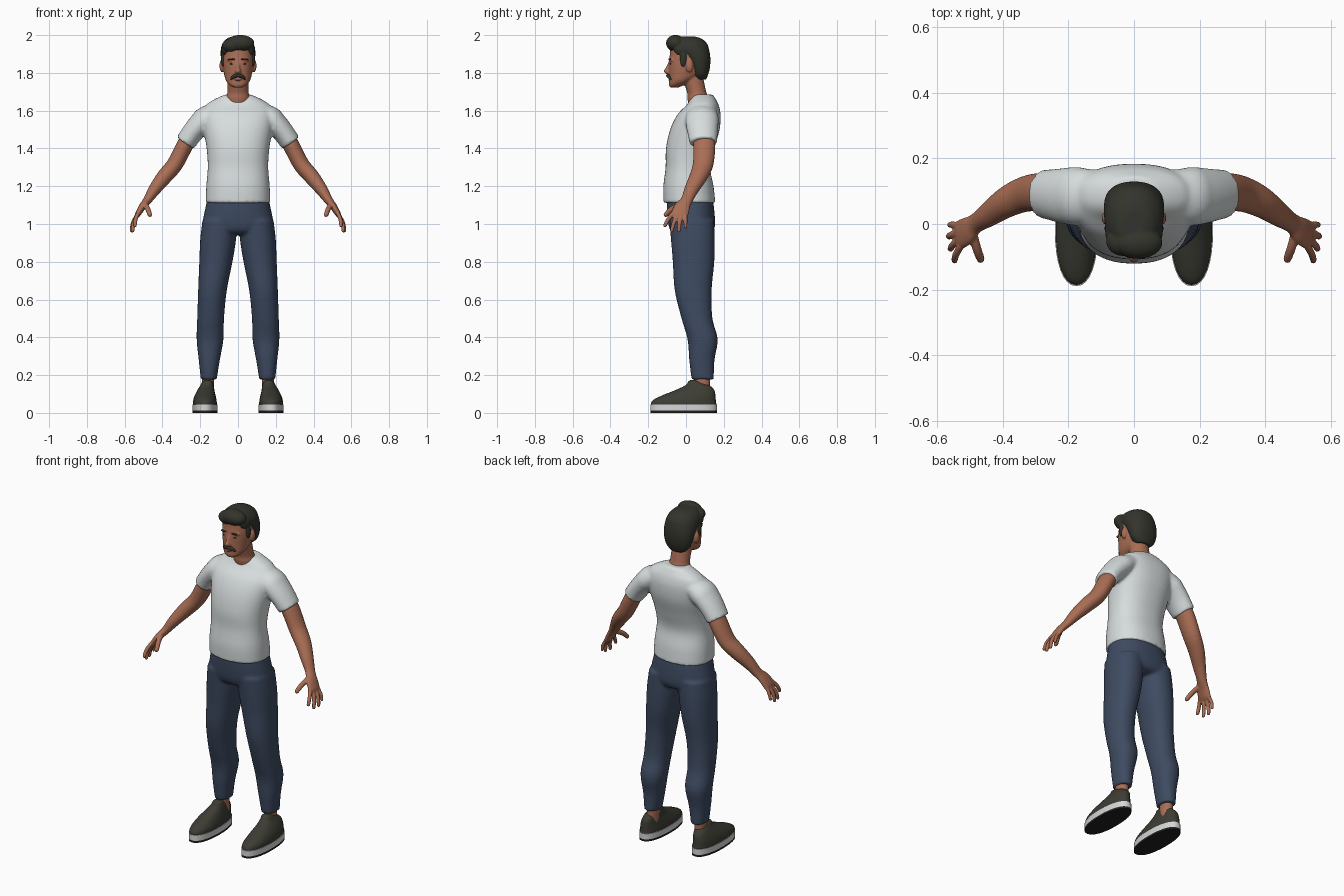
import bpy, bmesh, math
from mathutils import Vector, Matrix


def material(name, r, g, b):
    m = bpy.data.materials.new(name)
    m.diffuse_color = (r, g, b, 1)
    return m


SKIN = material("skin", 0.40, 0.155, 0.09)
LIP = material("lip", 0.27, 0.09, 0.06)
HAIR = material("dark hair", 0.034, 0.034, 0.026)
SHIRT = material("white cloth", 0.68, 0.72, 0.72)
DENIM = material("blue denim", 0.048, 0.07, 0.12)
SHOE = material("dark canvas", 0.046, 0.046, 0.034)
SOLE = material("white rubber", 0.66, 0.68, 0.68)
TREAD = material("black rubber", 0.015, 0.015, 0.014)


def spline(a, b, c, d, t):
    return [0.5 * (2 * q + (r - p) * t + (2 * p - 5 * q + 4 * r - s) * t * t
                   + (3 * q - p - 3 * r + s) * t ** 3) for p, q, r, s in zip(a, b, c, d)]


def loft(bm, rings, n=28, p=2.0, steps=4, upright=False):
    """Smooth skin through rings (x, y, z, half width, half depth)."""
    ext = [rings[0]] + list(rings) + [rings[-1]]
    path = [spline(*ext[i:i + 4], k / steps)
            for i in range(len(rings) - 1) for k in range(steps)] + [list(rings[-1])]
    loops = []
    for i, (x, y, z, a, b) in enumerate(path):
        t = Vector(path[min(i + 1, len(path) - 1)][:3]) - Vector(path[max(i - 1, 0)][:3])
        t = Vector((0, 0, 1)) if upright else t.normalized()
        v = Vector((0, 1, 0))
        v = (v - t * v.dot(t)).normalized()
        u = v.cross(t)
        loop = []
        for k in range(n):
            c, s = math.cos(2 * math.pi * k / n), math.sin(2 * math.pi * k / n)
            c = math.copysign(abs(c) ** (2 / p), c)
            s = math.copysign(abs(s) ** (2 / p), s)
            loop.append(bm.verts.new(Vector((x, y, z)) + u * a * c + v * b * s))
        loops.append(loop)
    for l0, l1 in zip(loops, loops[1:]):
        for k in range(n):
            bm.faces.new((l0[k], l0[(k + 1) % n], l1[(k + 1) % n], l1[k]))
    bm.faces.new(loops[0][::-1])
    bm.faces.new(loops[-1])


def ball(bm, centre, radii):
    bmesh.ops.create_uvsphere(bm, u_segments=24, v_segments=14, radius=1,
                              matrix=Matrix.Translation(centre) @ Matrix.Diagonal((*radii, 1)))


def finish(bm, name, mat, mirror=False, voxel=0, relax=3):
    """Make the object; optionally mirror it and fuse its pieces into one skin."""
    bmesh.ops.recalc_face_normals(bm, faces=bm.faces)
    me = bpy.data.meshes.new(name)
    bm.to_mesh(me)
    bm.free()
    me.materials.append(mat)
    ob = bpy.data.objects.new(name, me)
    bpy.context.collection.objects.link(ob)
    bpy.ops.object.select_all(action='DESELECT')
    ob.select_set(True)
    bpy.context.view_layer.objects.active = ob
    bpy.ops.object.shade_smooth_by_angle(angle=math.radians(50))
    if mirror:
        mod = ob.modifiers.new("mirror", 'MIRROR')
        mod.use_mirror_merge = False
    if voxel:
        mod = ob.modifiers.new("fuse", 'REMESH')
        mod.mode = 'VOXEL'
        mod.voxel_size = voxel
        mod.use_smooth_shade = True
        mod = ob.modifiers.new("relax", 'SMOOTH')
        mod.factor = 0.5
        mod.iterations = relax
    return ob


# Shirt: torso and both sleeves
bm = bmesh.new()
loft(bm, [(0, .018, 1.112, .171, .137), (0, .013, 1.2, .168, .133), (0, .01, 1.3, .160, .118),
          (0, .022, 1.4, .166, .128), (0, .047, 1.5, .182, .131), (0, .069, 1.58, .19, .114),
          (0, .088, 1.63, .168, .085), (0, .09, 1.66, .125, .068), (0, .09, 1.685, .07, .052)],
     n=40, p=2.3, upright=True)
sleeve = [(.09, .09, 1.6, .05, .07), (.165, .085, 1.56, .066, .088), (.2, .085, 1.53, .062, .087),
          (.24, .088, 1.485, .057, .08), (.278, .092, 1.43, .055, .073)]
for s in (1, -1):
    loft(bm, [(s * r[0], *r[1:]) for r in sleeve])
finish(bm, "shirt", SHIRT, voxel=0.009, relax=4)

# Trousers: pelvis and both legs
bm = bmesh.new()
loft(bm, [(0, .02, 1.14, .16, .12), (0, .024, 1.08, .174, .125), (0, .03, 1.0, .187, .124),
          (0, .032, .96, .17, .11), (0, .032, .945, .1, .08)], n=40, p=2.3, upright=True)
leg = [(.095, .03, 1.02, .093, .118), (.105, .036, .92, .095, .116), (.117, .04, .8, .088, .11),
       (.135, .038, .65, .076, .098), (.145, .058, .5, .071, .082), (.148, .088, .39, .071, .08),
       (.152, .084, .28, .056, .067), (.155, .088, .177, .042, .059)]
for s in (1, -1):
    loft(bm, [(s * r[0], *r[1:]) for r in leg], p=2.2, upright=True)
finish(bm, "trousers", DENIM, voxel=0.009, relax=3)

# Ankles
bm = bmesh.new()
loft(bm, [(.158, .085, .1, .032, .042), (.158, .085, .21, .032, .042)], steps=1)
finish(bm, "ankles", SKIN, mirror=True)

# Shoes: upper, white sole, dark tread
bm = bmesh.new()
loft(bm, [(.175, -.012, .04, .063, .174), (.175, -.01, .065, .062, .168),
          (.174, .012, .09, .056, .144), (.17, .046, .12, .045, .104),
          (.164, .06, .145, .036, .065), (.162, .045, .165, .027, .033),
          (.162, .035, .173, .012, .014)], n=32, p=2.25, upright=True)
finish(bm, "shoe_uppers", SHOE, mirror=True)
for name, mat, z0, z1 in (("shoe_soles", SOLE, .012, .045), ("shoe_treads", TREAD, 0, .012)):
    bm = bmesh.new()
    loft(bm, [(.175, -.012, z0, .066, .177), (.175, -.012, z1, .066, .177)],
         n=32, p=2.25, steps=1)
    finish(bm, name, mat, mirror=True)

# Arms with hands
bm = bmesh.new()
loft(bm, [(.24, .093, 1.49, .042, .055), (.285, .097, 1.41, .044, .058),
          (.335, .09, 1.315, .043, .054), (.39, .065, 1.25, .041, .047),
          (.44, .03, 1.185, .033, .038), (.48, .003, 1.125, .023, .031),
          (.507, -.02, 1.09, .019, .042), (.53, -.033, 1.052, .015, .045),
          (.537, -.036, 1.035, .008, .036)])
digits = [((.492, -.025, 1.105), (.478, -.075, 1.08), (.466, -.108, 1.048), .014),
          ((.527, -.066, 1.06), (.542, -.094, 1.025), (.546, -.112, .99), .011),
          ((.53, -.046, 1.05), (.552, -.065, 1.005), (.558, -.076, .963), .011),
          ((.532, -.024, 1.05), (.557, -.034, 1.005), (.563, -.038, .963), .011),
          ((.53, -.004, 1.055), (.553, -.002, 1.015), (.56, -.003, .983), .010)]
for base, mid, tip, r in digits:
    end = Vector(tip) + (Vector(tip) - Vector(mid)).normalized() * r * .7
    loft(bm, [(*base, r, r * 1.1), (*mid, r, r), (*tip, r * .85, r * .85),
              (*end, r * .3, r * .3)], n=12)
finish(bm, "arms", SKIN, mirror=True, voxel=0.0045, relax=2)

# Head: skull, neck, nose and ears
bm = bmesh.new()
loft(bm, [(0, -.062, 1.722, .022, .02), (0, -.051, 1.735, .044, .039), (0, -.026, 1.76, .064, .064),
          (0, 0, 1.8, .075, .091), (0, .008, 1.85, .081, .099), (0, .015, 1.9, .082, .1),
          (0, .015, 1.94, .076, .094), (0, .015, 1.975, .05, .06)], n=36, p=2.2, upright=True)
loft(bm, [(0, .075, 1.58, .06, .05), (0, .064, 1.66, .064, .056), (0, .056, 1.7, .056, .051),
          (0, .03, 1.79, .056, .058)], upright=True)
loft(bm, [(0, -.082, 1.86, .009, .01), (0, -.091, 1.83, .010, .015), (0, -.098, 1.808, .016, .021),
          (0, -.088, 1.793, .015, .014)], n=16, upright=True)
for s in (1, -1):
    ball(bm, (s * .085, .018, 1.837), (.013, .02, .034))
    ball(bm, (s * .032, -.07, 1.868), (.028, .018, .008))
finish(bm, "head", SKIN, voxel=0.005, relax=2)

# Hair: back mass, swept front and sideburns
bm = bmesh.new()
loft(bm, [(0, .078, 1.765, .045, .028), (0, .075, 1.79, .07, .042), (0, .072, 1.83, .084, .055),
          (0, .058, 1.88, .091, .071), (0, .03, 1.925, .091, .092), (0, .016, 1.957, .081, .094),
          (0, .006, 1.982, .058, .075), (0, 0, 1.993, .03, .045)], n=36, p=2.2, upright=True)
ball(bm, (.012, -.056, 1.957), (.075, .05, .044))
ball(bm, (-.03, -.052, 1.945), (.055, .046, .038))
for s in (1, -1):
    ball(bm, (s * .066, -.02, 1.925), (.022, .045, .034))
    ball(bm, (s * .078, -.014, 1.875), (.012, .018, .045))
finish(bm, "hair", HAIR, voxel=0.005, relax=2)

# Moustache
bm = bmesh.new()
loft(bm, [(-.038, -.076, 1.766, .004, .006), (-.027, -.086, 1.777, .009, .01),
          (-.012, -.093, 1.785, .01, .011), (0, -.095, 1.786, .008, .01),
          (.012, -.093, 1.785, .01, .011), (.027, -.086, 1.777, .009, .01),
          (.038, -.076, 1.766, .004, .006)], n=14)
finish(bm, "moustache", HAIR)

# Eyebrows and eyes
for name, centre, radii in (("eyebrows", (.035, -.084, 1.872), (.02, .009, .005)),
                            ("eyes", (.033, -.081, 1.848), (.012, .006, .004))):
    bm = bmesh.new()
    ball(bm, centre, radii)
    finish(bm, name, HAIR, mirror=True)

# Lower lip
bm = bmesh.new()
ball(bm, (0, -.086, 1.762), (.02, .007, .005))
finish(bm, "lower_lip", LIP)
